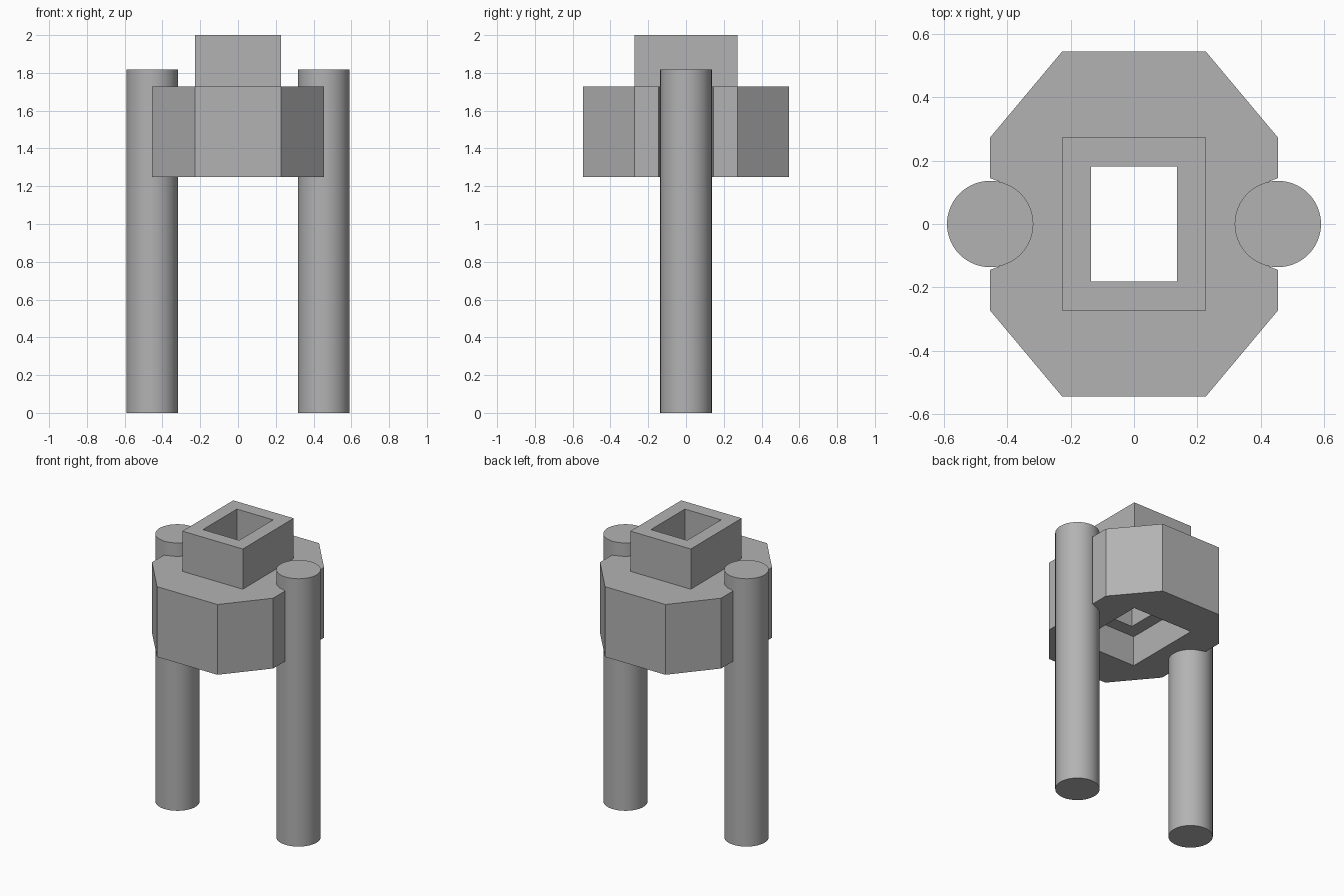
import bpy, bmesh

cube = bpy.data.objects.get("Cube")
if cube:
    bpy.data.objects.remove(cube, do_unlink=True)

GREY = (0.45, 0.45, 0.45, 1)
grey = bpy.data.materials.new("plain grey")
grey.use_nodes = True
grey.diffuse_color = GREY
grey.node_tree.nodes["Principled BSDF"].inputs["Base Color"].default_value = GREY


def finish(bm, name):
    bmesh.ops.recalc_face_normals(bm, faces=bm.faces)
    mesh = bpy.data.meshes.new(name)
    bm.to_mesh(mesh)
    bm.free()
    mesh.materials.append(grey)
    ob = bpy.data.objects.new(name, mesh)
    bpy.context.collection.objects.link(ob)
    return ob


def hollow_prism(name, outer, inner, z0, z1):
    """Extrude an outline with a matching hole straight up."""
    bm = bmesh.new()
    edges = []
    for loop in (outer, inner):
        vs = [bm.verts.new((x, y, z0)) for x, y in loop]
        edges += [bm.edges.new((a, b)) for a, b in zip(vs, vs[1:] + vs[:1])]
    bmesh.ops.triangle_fill(bm, use_beauty=True, edges=edges)
    bmesh.ops.dissolve_limit(bm, angle_limit=0.01, verts=bm.verts, edges=bm.edges)
    ext = bmesh.ops.extrude_face_region(bm, geom=bm.faces[:], use_keep_orig=True)
    top = [g for g in ext["geom"] if isinstance(g, bmesh.types.BMVert)]
    bmesh.ops.translate(bm, vec=(0, 0, z1 - z0), verts=top)
    return finish(bm, name)


def rect(x, y):
    return [(-x, -y), (x, -y), (x, y), (-x, y)]


# Eight-sided body, notched at both sides for the legs
quarter = [(0.227, -0.545), (0.455, -0.273), (0.455, -0.145), (0.41, -0.128)]
half = quarter + [(x, -y) for x, y in reversed(quarter)]
outline = half + [(-x, -y) for x, y in half]
hollow_prism("body", outline, rect(0.2265, 0.2725), 1.25, 1.727)

# Square tube neck set into the body
hollow_prism("neck", rect(0.227, 0.273), rect(0.136, 0.182), 1.455, 2.0)

# Round legs
for side, x in (("left", 0.4545), ("right", -0.4545)):
    bpy.ops.mesh.primitive_cylinder_add(vertices=64, radius=0.1364, depth=1.818,
                                        location=(x, 0, 0.909))
    leg = bpy.context.object
    leg.name = side + "_leg"
    leg.data.materials.append(grey)
    bpy.ops.object.shade_smooth_by_angle()
